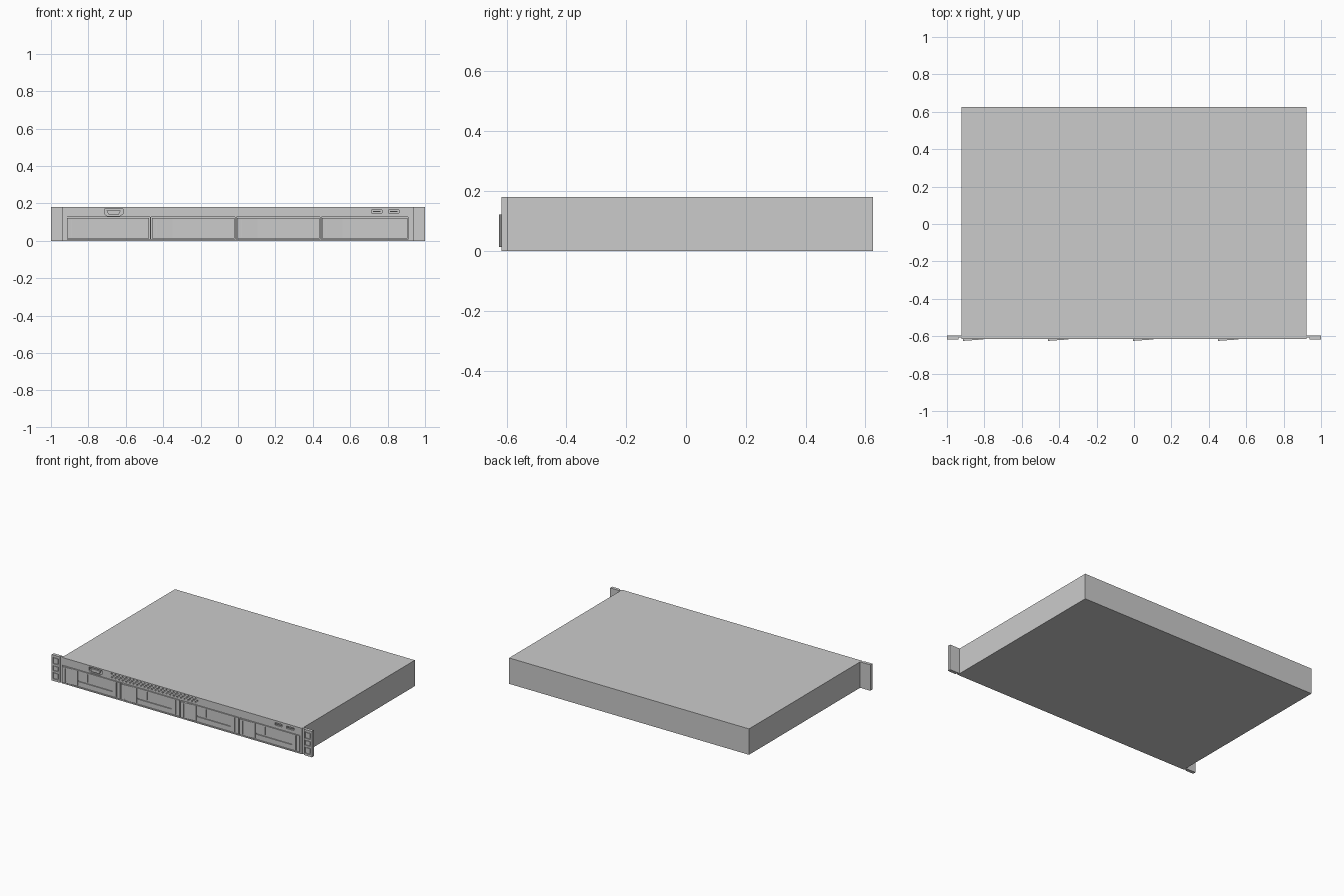
import bpy, bmesh, math
from mathutils import Matrix, Vector

if "Cube" in bpy.data.objects:
    bpy.data.objects.remove(bpy.data.objects["Cube"])


def make_object(name, bm):
    bmesh.ops.recalc_face_normals(bm, faces=bm.faces)
    mesh = bpy.data.meshes.new(name)
    bm.to_mesh(mesh)
    bm.free()
    ob = bpy.data.objects.new(name, mesh)
    bpy.context.collection.objects.link(ob)
    return ob


def add_box(bm, x0, x1, y0, y1, z0, z1):
    mat = Matrix.Translation(((x0 + x1) / 2, (y0 + y1) / 2, (z0 + z1) / 2))
    mat = mat @ Matrix.Diagonal((x1 - x0, y1 - y0, z1 - z0, 1))
    bmesh.ops.create_cube(bm, size=1, matrix=mat)


def add_prism(bm, points, y0, y1):
    """Extrude an x/z outline along y."""
    face = bm.faces.new([bm.verts.new((x, y0, z)) for x, z in points])
    ext = bmesh.ops.extrude_face_region(bm, geom=[face])["geom"]
    verts = [v for v in ext if isinstance(v, bmesh.types.BMVert)]
    bmesh.ops.translate(bm, verts=verts, vec=(0, y1 - y0, 0))


def cut(target, name, bm):
    cutter = make_object(name, bm)
    cutter.hide_render = True
    cutter.hide_viewport = True
    cutter.display_type = 'WIRE'
    mod = target.modifiers.new(name, 'BOOLEAN')
    mod.operation = 'DIFFERENCE'
    mod.solver = 'EXACT'
    mod.object = cutter


FACE = -0.615
BAYS = [(-0.915, -0.475), (-0.46, -0.02), (-0.005, 0.435), (0.45, 0.905)]

# Chassis with recessed front details
bm = bmesh.new()
add_box(bm, -0.922, 0.922, FACE, 0.625, 0, 0.18)
chassis = make_object("chassis", bm)

bm = bmesh.new()
for x0, x1 in BAYS:
    add_box(bm, x0 - 0.004, x1 + 0.004, FACE - 0.02, FACE + 0.012, 0.008, 0.127)
# staggered vent holes
for row in range(3):
    for i in range(24):
        x = -0.54 + i * 0.028 + (row % 2) * 0.014
        z = 0.143 + row * 0.0125
        hexagon = [(x + 0.0055 * math.sin(k * math.pi / 3),
                    z + 0.0055 * math.cos(k * math.pi / 3)) for k in range(6)]
        add_prism(bm, hexagon, FACE - 0.02, FACE + 0.008)
# two port slots
for x0 in (0.715, 0.805):
    add_box(bm, x0, x0 + 0.055, FACE - 0.02, FACE + 0.012, 0.148, 0.165)
# display connector recess
add_prism(bm, [(-0.715, 0.17), (-0.615, 0.17), (-0.615, 0.145), (-0.63, 0.134),
               (-0.70, 0.134), (-0.715, 0.145)], FACE - 0.02, FACE + 0.01)
cut(chassis, "front_cutters", bm)

# Port and connector cores
bm = bmesh.new()
for x0 in (0.715, 0.805):
    add_box(bm, x0 + 0.008, x0 + 0.047, FACE + 0.002, FACE + 0.014, 0.154, 0.159)
add_prism(bm, [(-0.703, 0.163), (-0.627, 0.163), (-0.637, 0.142), (-0.693, 0.142)],
          FACE - 0.001, FACE + 0.012)
make_object("port_cores", bm)

# Drive carriers: grooved plate, wedge latch, and release panel
for n, (x0, x1) in enumerate(BAYS, 1):
    bm = bmesh.new()
    add_box(bm, x0, x1, FACE - 0.001, FACE + 0.014, 0.012, 0.123)
    plate = make_object(f"drive_carrier_{n}", bm)
    bm = bmesh.new()
    add_box(bm, x0 + 0.12, x1 - 0.06, FACE - 0.02, FACE + 0.006, 0.046, 0.053)
    add_box(bm, x0 + 0.112, x0 + 0.116, FACE - 0.02, FACE + 0.006, 0.016, 0.119)
    add_box(bm, x0 + 0.19, x0 + 0.194, FACE - 0.02, FACE + 0.006, 0.058, 0.115)
    add_box(bm, x1 - 0.03, x1 - 0.025, FACE - 0.02, FACE + 0.006, 0.016, 0.119)
    cut(plate, f"carrier_grooves_{n}", bm)

    bm = bmesh.new()
    add_box(bm, x0, x0 + 0.11, FACE - 0.01, FACE + 0.004, 0.013, 0.122)
    for v in bm.verts:
        if v.co.y < FACE and v.co.x > x0 + 0.1:
            v.co.y = FACE - 0.002
    latch = make_object(f"drive_latch_{n}", bm)
    bm = bmesh.new()
    add_box(bm, x0 + 0.022, x0 + 0.027, FACE - 0.02, FACE - 0.003, 0.02, 0.115)
    cut(latch, f"latch_groove_{n}", bm)

# Rack ears: flange, raised panel, and three framed pads, mirrored in x
for name, side in (("left", -1), ("right", 1)):
    def ear_part(part, boxes):
        bm = bmesh.new()
        for x0, x1, y0, y1, z0, z1 in boxes:
            xa, xb = sorted((x0 * side, x1 * side))
            add_box(bm, xa, xb, y0, y1, z0, z1)
        return make_object(f"{name}_{part}", bm)

    ear_part("rack_ear", [(0.915, 1.0, -0.608, -0.595, 0, 0.18)])
    panel = ear_part("ear_panel", [(0.938, 1.0, -0.617, -0.606, 0.0, 0.18)])
    cutter_bm = bmesh.new()
    for z0, z1 in ((0.015, 0.06), (0.072, 0.108), (0.12, 0.165)):
        xa, xb = sorted((0.948 * side, 0.99 * side))
        add_box(cutter_bm, xa, xb, -0.63, -0.611, z0, z1)
    cut(panel, f"{name}_ear_recesses", cutter_bm)
    ear_part("ear_pads", [(0.953, 0.985, -0.616, -0.609, z0, z1)
                          for z0, z1 in ((0.02, 0.055), (0.077, 0.103), (0.125, 0.16))])
